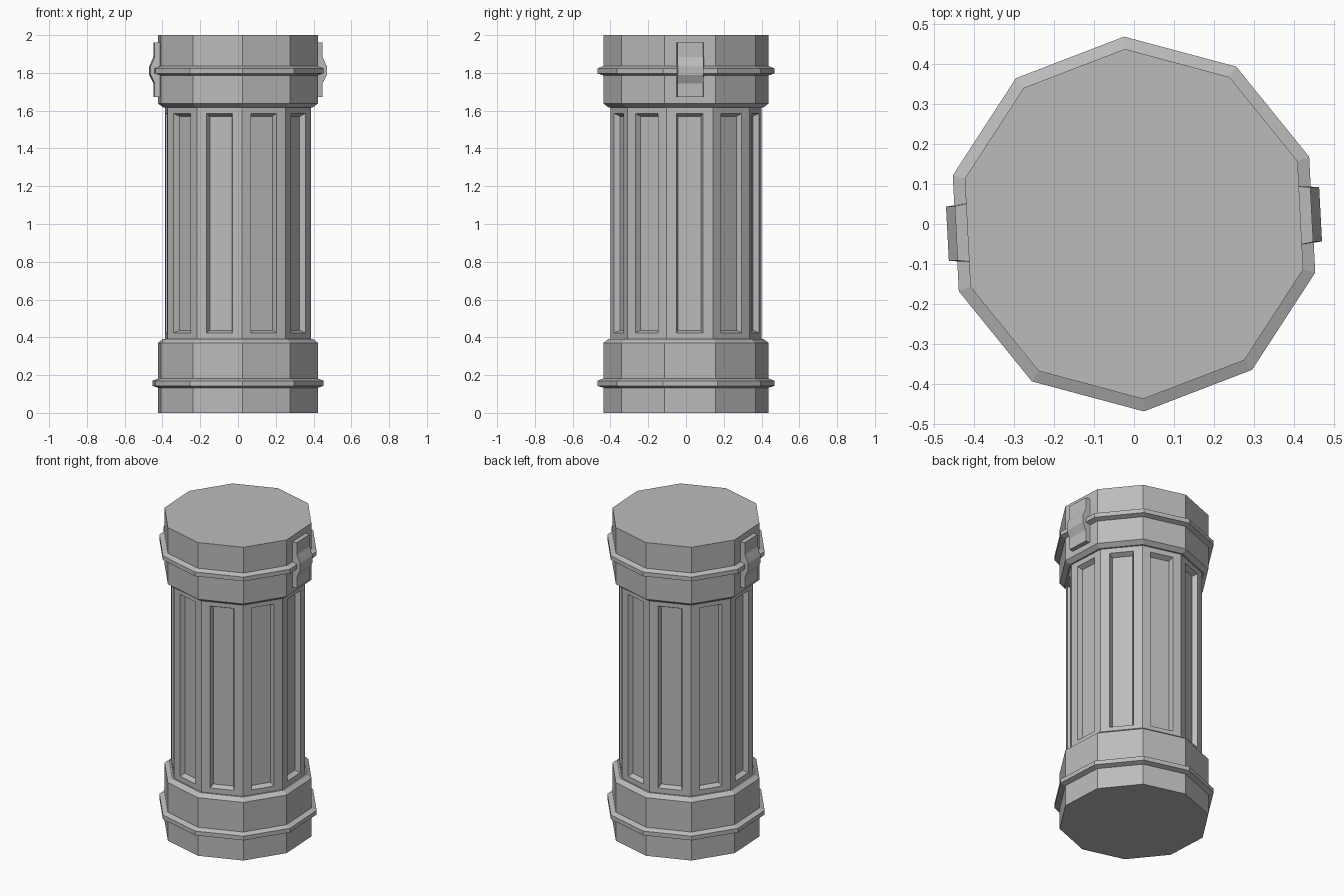
import bpy, bmesh, math
from mathutils import Vector, Matrix

if "Cube" in bpy.data.objects:
    bpy.data.objects.remove(bpy.data.objects["Cube"], do_unlink=True)

SIDES = 10
STEP = 2 * math.pi / SIDES
START = math.radians(3) - STEP / 2
APO = math.cos(STEP / 2)      # corner radius to flat-side radius

metal = bpy.data.materials.new("grey metal")
metal.use_nodes = True
GREY = (0.5, 0.5, 0.5, 1)
metal.diffuse_color = GREY
metal.node_tree.nodes["Principled BSDF"].inputs["Base Color"].default_value = GREY


def finish(bm, name):
    bmesh.ops.remove_doubles(bm, verts=bm.verts, dist=0.0001)
    mesh = bpy.data.meshes.new(name)
    bm.to_mesh(mesh)
    bm.free()
    mesh.materials.append(metal)
    obj = bpy.data.objects.new(name, mesh)
    bpy.context.collection.objects.link(obj)
    return obj


def bridge(bm, lower, upper):
    for i in range(len(lower)):
        j = (i + 1) % len(lower)
        bm.faces.new((lower[i], lower[j], upper[j], upper[i]))


def turned(name, profile, cap_bottom=False, cap_top=False):
    """Ten-sided solid from (radius, height) pairs, listed bottom to top."""
    bm = bmesh.new()
    rings = [[bm.verts.new((r * math.cos(START + k * STEP), r * math.sin(START + k * STEP), z))
              for k in range(SIDES)] for r, z in profile]
    for a, b in zip(rings, rings[1:]):
        bridge(bm, a, b)
    if cap_bottom:
        bm.faces.new(rings[0][::-1])
    if cap_top:
        bm.faces.new(rings[-1])
    return finish(bm, name)


# Foot and lid, each with a raised band
BODY, RIM, LIP, BAND = 0.40, 0.438, 0.41, 0.469
turned("base", [(RIM, 0), (RIM, 0.133), (BAND, 0.143), (BAND, 0.17), (RIM, 0.182),
                (RIM, 0.371), (LIP, 0.392), (BODY, 0.392)], cap_bottom=True)
turned("lid", [(BODY, 1.617), (LIP, 1.617), (RIM, 1.638), (RIM, 1.787), (BAND, 1.797),
               (BAND, 1.824), (RIM, 1.836), (RIM, 2.0)], cap_top=True)

# Body with a recessed panel on every side
bm = bmesh.new()
flat = BODY * APO
layers = [(flat, BODY * math.sin(STEP / 2), 0.392, 1.617),
          (flat, 0.071, 0.424, 1.585),
          (flat - 0.03, 0.060, 0.437, 1.570)]
for k in range(SIDES):
    turn = Matrix.Rotation(math.radians(3) + k * STEP, 3, 'Z')
    loops = [[bm.verts.new(turn @ Vector((x, s * w, z)))
              for s, z in ((-1, lo), (1, lo), (1, hi), (-1, hi))]
             for x, w, lo, hi in layers]
    for a, b in zip(loops, loops[1:]):
        bridge(bm, a, b)
    bm.faces.new(loops[-1])
finish(bm, "body")

# Clasps bulging over the lid band on both sides
OUTLINE = [(0.445, 1.672), (0.445, 1.745), (0.467, 1.79),
           (0.467, 1.835), (0.445, 1.885), (0.445, 1.962)]
for name, angle in (("left_clasp", 3), ("right_clasp", 183)):
    turn = Matrix.Rotation(math.radians(angle), 3, 'Z')
    bm = bmesh.new()
    rows = [[bm.verts.new(turn @ Vector(p)) for p in
             ((0.405, -0.074, z), (x, -0.068, z), (x, 0.068, z), (0.405, 0.074, z))]
            for x, z in OUTLINE]
    for a, b in zip(rows, rows[1:]):
        bridge(bm, a, b)
    bm.faces.new(rows[0][::-1])
    bm.faces.new(rows[-1])
    finish(bm, name)
